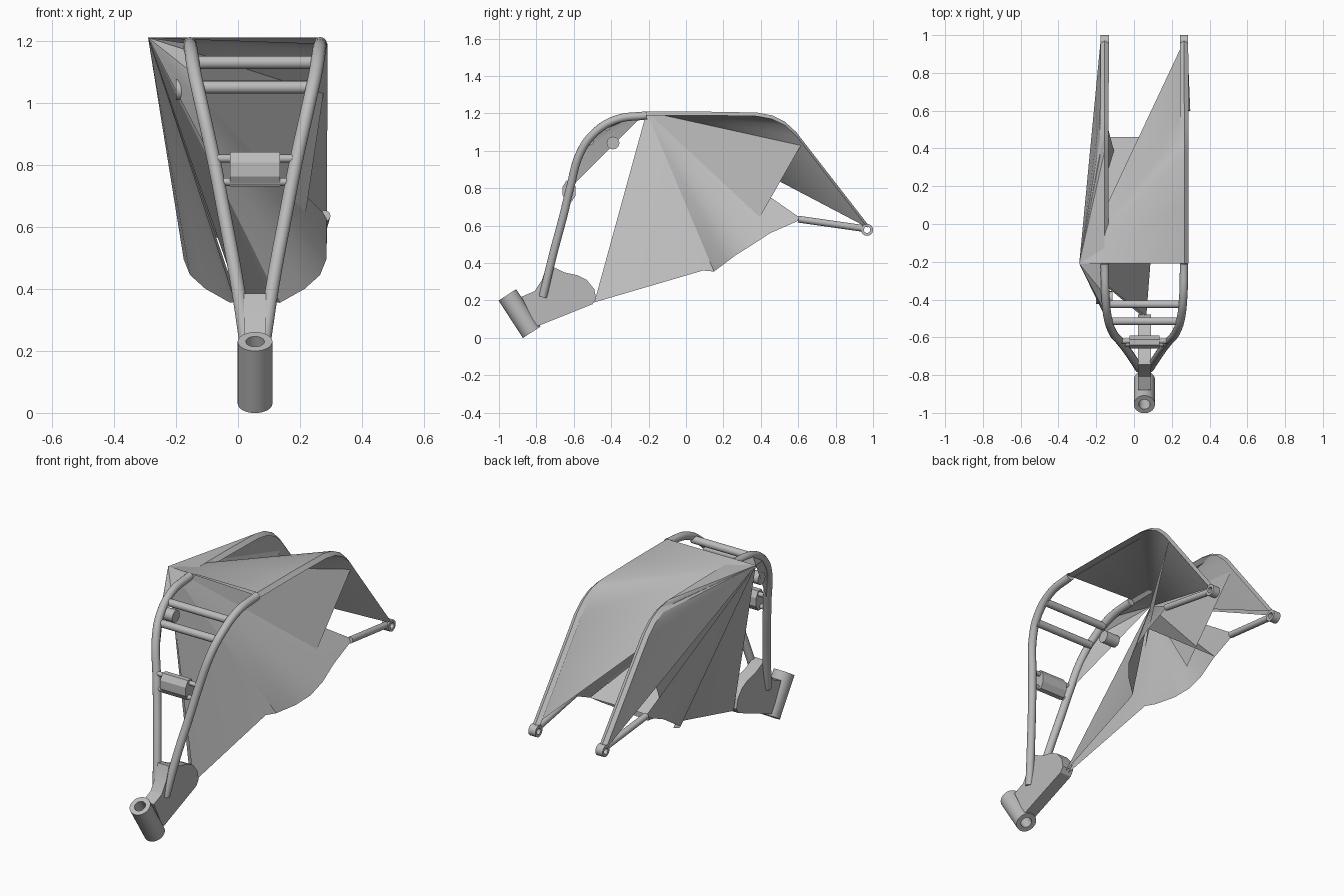
import bpy
import bmesh
from math import cos, sin, tau, radians
from mathutils import Vector

cube = bpy.data.objects.get("Cube")
if cube:
    bpy.data.objects.remove(cube, do_unlink=True)

CX = 0.055                          # middle plane of the frame
APEX = Vector((-0.29, -0.21, 1.21))  # point all the sheets meet at
R = 0.022                           # main tube radius

grey = bpy.data.materials.new("frame grey")
grey.use_nodes = True
grey.diffuse_color = (0.5, 0.5, 0.5, 1)
grey.node_tree.nodes["Principled BSDF"].inputs["Base Color"].default_value = (0.5, 0.5, 0.5, 1)
parts = []


def add(name, data):
    ob = bpy.data.objects.new(name, data)
    bpy.context.collection.objects.link(ob)
    data.materials.append(grey)
    parts.append(ob)


def add_bmesh(name, bm):
    me = bpy.data.meshes.new(name)
    bm.to_mesh(me)
    bm.free()
    add(name, me)


def side(s, pts):
    """Offsets from the middle plane to points on side s."""
    return [Vector((CX + s * o, y, z)) for o, y, z in pts]


def tube(name, pts, radius):
    cu = bpy.data.curves.new(name, "CURVE")
    cu.dimensions = "3D"
    cu.bevel_depth = radius
    cu.bevel_resolution = 6
    cu.use_fill_caps = True
    sp = cu.splines.new("BEZIER")
    sp.bezier_points.add(len(pts) - 1)
    for bp, p in zip(sp.bezier_points, pts):
        bp.co = p
        bp.handle_left_type = bp.handle_right_type = "AUTO"
    add(name, cu)


def sleeve(name, p, q, outer, inner, n=32):
    """Hollow cylinder from p to q."""
    p, q = Vector(p), Vector(q)
    rot = (q - p).to_track_quat("Z", "Y")
    bm = bmesh.new()
    rings = []
    for c, r in ((p, outer), (q, outer), (q, inner), (p, inner)):
        rings.append([bm.verts.new(c + rot @ Vector((r * cos(tau * i / n), r * sin(tau * i / n), 0)))
                      for i in range(n)])
    for k in range(4):
        a, b = rings[k], rings[(k + 1) % 4]
        for i in range(n):
            j = (i + 1) % n
            bm.faces.new((a[i], a[j], b[j], b[i]))
    bmesh.ops.recalc_face_normals(bm, faces=bm.faces)
    add_bmesh(name, bm)


def fan(name, pts, facing):
    """Sheet of triangles from the apex to a path, turned towards facing."""
    bm = bmesh.new()
    tip = bm.verts.new(APEX)
    edge = [bm.verts.new(p) for p in pts]
    for a, b in zip(edge, edge[1:]):
        f = bm.faces.new((tip, a, b))
        f.normal_update()
        if f.normal.dot(Vector(facing)) < 0:
            f.normal_flip()
    add_bmesh(name, bm)


def strip(name, rows, s):
    """Rolled edge joining neighbouring rows of points."""
    bm = bmesh.new()
    vr = [[bm.verts.new(p) for p in row] for row in rows]
    for a, b in zip(vr, vr[1:]):
        for i in range(len(a) - 1):
            f = bm.faces.new((a[i], b[i], b[i + 1], a[i + 1]))
            f.normal_update()
            if f.normal.dot(Vector((s, 0.5, 1))) < 0:
                f.normal_flip()
    add_bmesh(name, bm)


def prism(name, profile, x0, x1):
    """Side profile (y, z) extruded across x."""
    bm = bmesh.new()
    f = bm.faces.new([bm.verts.new((x0, y, z)) for y, z in profile])
    new = bmesh.ops.extrude_face_region(bm, geom=[f])["geom"]
    bmesh.ops.translate(bm, vec=(x1 - x0, 0, 0),
                        verts=[v for v in new if isinstance(v, bmesh.types.BMVert)])
    bmesh.ops.recalc_face_normals(bm, faces=bm.faces)
    add_bmesh(name, bm)


# Steering sleeve and the plate behind it
sleeve("head_tube", (CX, -0.955, 0.23), (CX, -0.825, 0.03), 0.056, 0.03)
prism("neck_plate", [(-0.88, 0.22), (-0.8, 0.06), (-0.5, 0.18), (-0.48, 0.21), (-0.49, 0.26),
                     (-0.53, 0.31), (-0.58, 0.335), (-0.65, 0.35), (-0.71, 0.38), (-0.745, 0.385),
                     (-0.77, 0.31), (-0.81, 0.25)], CX - 0.035, CX + 0.035)

FRONT = [(0.028, -0.765, 0.22), (0.06, -0.715, 0.43), (0.103, -0.654, 0.66), (0.13, -0.62, 0.8),
         (0.172, -0.565, 0.99), (0.194, -0.495, 1.09), (0.206, -0.38, 1.165), (0.21, -0.21, 1.19)]
TOP = [(0.212, -0.21, 1.19), (0.212, 0.1, 1.19), (0.212, 0.38, 1.185), (0.212, 0.46, 1.17),
       (0.212, 0.53, 1.135), (0.212, 0.59, 1.08), (0.211, 0.64, 1.015), (0.21, 0.97, 0.59)]
LOWER = [(0.01, -0.49, 0.19), (0.055, 0.09, 0.36), (0.08, 0.15, 0.355), (0.16, 0.21, 0.4),
         (0.21, 0.27, 0.445), (0.23, 0.35, 0.495), (0.23, 0.45, 0.56), (0.23, 0.62, 0.635)]
STRUT = [(0.222, 0.62, 1.04), (0.17, 0.42, 0.69), (0.145, 0.33, 0.53)]

for s, label in ((1, "left"), (-1, "right")):
    tube(f"{label}_front_tube", side(s, FRONT), R)
    # Upper sheets reaching the crest and the outer side of the rail
    crest = side(s, [(o, y, z + R * 0.9) for o, y, z in TOP])
    lip = side(s, [(o + R, y, z) for o, y, z in TOP])
    inner = side(s, [(o - R, y, z) for o, y, z in TOP])
    up = (s * 0.3, 0, 1) if s > 0 else (-1, 0, 0.3)
    fan(f"{label}_upper_sheet", crest, up)
    fan(f"{label}_outer_sheet", lip, up)
    strip(f"{label}_rail_edge", [inner, crest, lip], s)
    fan(f"{label}_lower_sheet", side(s, LOWER), (s, 0, 0.2))
    fan(f"{label}_strut_sheet", side(s, STRUT), (s, 0, 0.2))
    # Rear stay and its mounting eye
    tube(f"{label}_rear_stay", side(s, [(0.225, 0.6, 0.635), (0.21, 0.95, 0.585)]), 0.018)
    a, b = side(s, [(0.188, 0.968, 0.578), (0.232, 0.968, 0.578)])
    sleeve(f"{label}_rear_eye", a, b, 0.032, 0.017, 24)

# Sheets reaching the right front tube and the lower cross member
fan("right_front_sheet", side(-1, FRONT[3:]), (-1, -1, 0))
fan("cross_sheet", side(1, [(-0.225, 0.46, 0.565), (0.225, 0.46, 0.565)]), (0, 0, 1))

# Cross bars between the front tubes
tube("upper_cross_bar", side(1, [(-0.2, -0.425, 1.13), (0.2, -0.425, 1.13)]), 0.021)
tube("lower_cross_bar", side(1, [(-0.185, -0.515, 1.05), (0.185, -0.515, 1.05)]), 0.021)
tube("cross_bar_boss", side(1, [(-0.255, -0.39, 1.042), (-0.17, -0.39, 1.042)]), 0.034)

# Bracket block with its two rods
block = [(-0.625 + 0.038 * cos(tau * (i + 0.5) / 8), 0.785 + 0.06 * sin(tau * (i + 0.5) / 8))
         for i in range(8)]
prism("bracket_block", block, CX - 0.08, CX + 0.08)
for label, z, y in (("upper", 0.82, -0.62), ("lower", 0.745, -0.635)):
    tube(f"{label}_bracket_rod", side(1, [(-0.125, y, z), (0.125, y, z)]), 0.013)

# Smooth the round parts, keeping sharp edges
bpy.ops.object.select_all(action="DESELECT")
for ob in parts:
    if ob.type == "MESH":
        ob.select_set(True)
        bpy.context.view_layer.objects.active = ob
bpy.ops.object.shade_smooth_by_angle(angle=radians(30))
